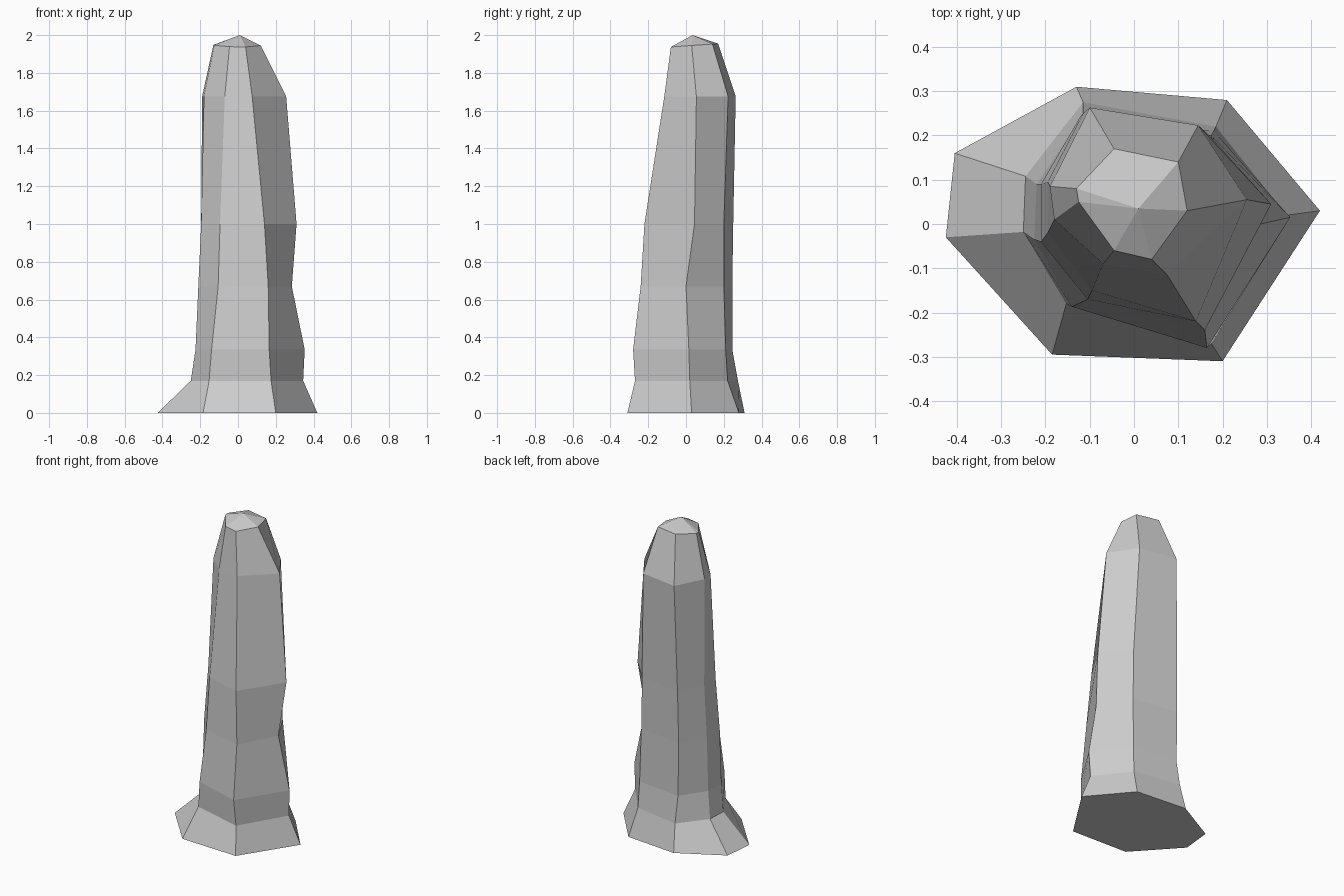
import bpy
import bmesh

default_cube = bpy.data.objects.get("Cube")
if default_cube:
    bpy.data.objects.remove(default_cube, do_unlink=True)


def make_material(name, color):
    material = bpy.data.materials.new(name)
    material.use_nodes = True
    material.diffuse_color = color
    shader = next(n for n in material.node_tree.nodes if n.type == "BSDF_PRINCIPLED")
    shader.inputs["Base Color"].default_value = color
    return material


# Heights shared by the seven rough ridges, from foot to shoulder
levels = [0, 0.17, 0.335, 0.67, 1.0, 1.675, 1.945]

# Each ridge: x offsets then y offsets, in hundredths, going up
ridges = {
    "left": ([42, 34.5, 35.3, 28.5, 31, 25.5, 12], [3, 2, 1.5, 0, 4.5, 5.5, 3]),
    "back_left": ([21, 18.5, 18, 17.5, 17, 14.5, 10], [28, 22, 21, 20, 20, 22.3, 14]),
    "back_right": ([-13, -11.5, -11.5, -12, -11.5, -10, -4.5], [31, 27.5, 24.5, 24.5, 25, 26.3, 17]),
    "right_rear": ([-40.5, -24.5, -22, -21, -19.5, -19, -13], [16, 10.8, 9, 9, 9.5, 8.5, 8]),
    "right_front": ([-42.5, -25, -22.5, -21, -19.5, -18, -12.5], [-3, -1.8, -3.5, -4, -2, 1, 5]),
    "front_right": ([-18.5, -15.3, -14, -10.5, -9.5, -7, -4.5], [-29.5, -18, -18.7, -17, -15, -9, -6]),
    "front_left": ([20, 17.5, 16.5, 16, 14, 7.5, 4], [-31, -27, -28, -24, -22, -11.5, -8]),
}


def build_pillar(name, material):
    bm = bmesh.new()
    columns = []
    for xs, ys in ridges.values():
        column = [bm.verts.new((x / 100, y / 100, z)) for x, y, z in zip(xs, ys, levels)]
        # The shoulder ring leans slightly toward the front
        column[-1].co.z += 0.07 * (column[-1].co.y - 0.03)
        columns.append(column)

    apex = bm.verts.new((0.01, 0.035, 2.0))
    for i, column in enumerate(columns):
        following = columns[(i + 1) % len(columns)]
        # Faceted sides
        for low in range(len(levels) - 1):
            bm.faces.new((column[low], following[low], following[low + 1], column[low + 1]))
        # Pointed cap
        bm.faces.new((column[-1], following[-1], apex))
    # Flat underside
    bm.faces.new([column[0] for column in reversed(columns)])
    bmesh.ops.recalc_face_normals(bm, faces=bm.faces)

    mesh = bpy.data.meshes.new(name)
    bm.to_mesh(mesh)
    bm.free()
    mesh.materials.append(material)
    pillar = bpy.data.objects.new(name, mesh)
    bpy.context.collection.objects.link(pillar)
    return pillar


stone = make_material("stone_grey", (0.6, 0.6, 0.6, 1.0))
build_pillar("rock_pillar", stone)
